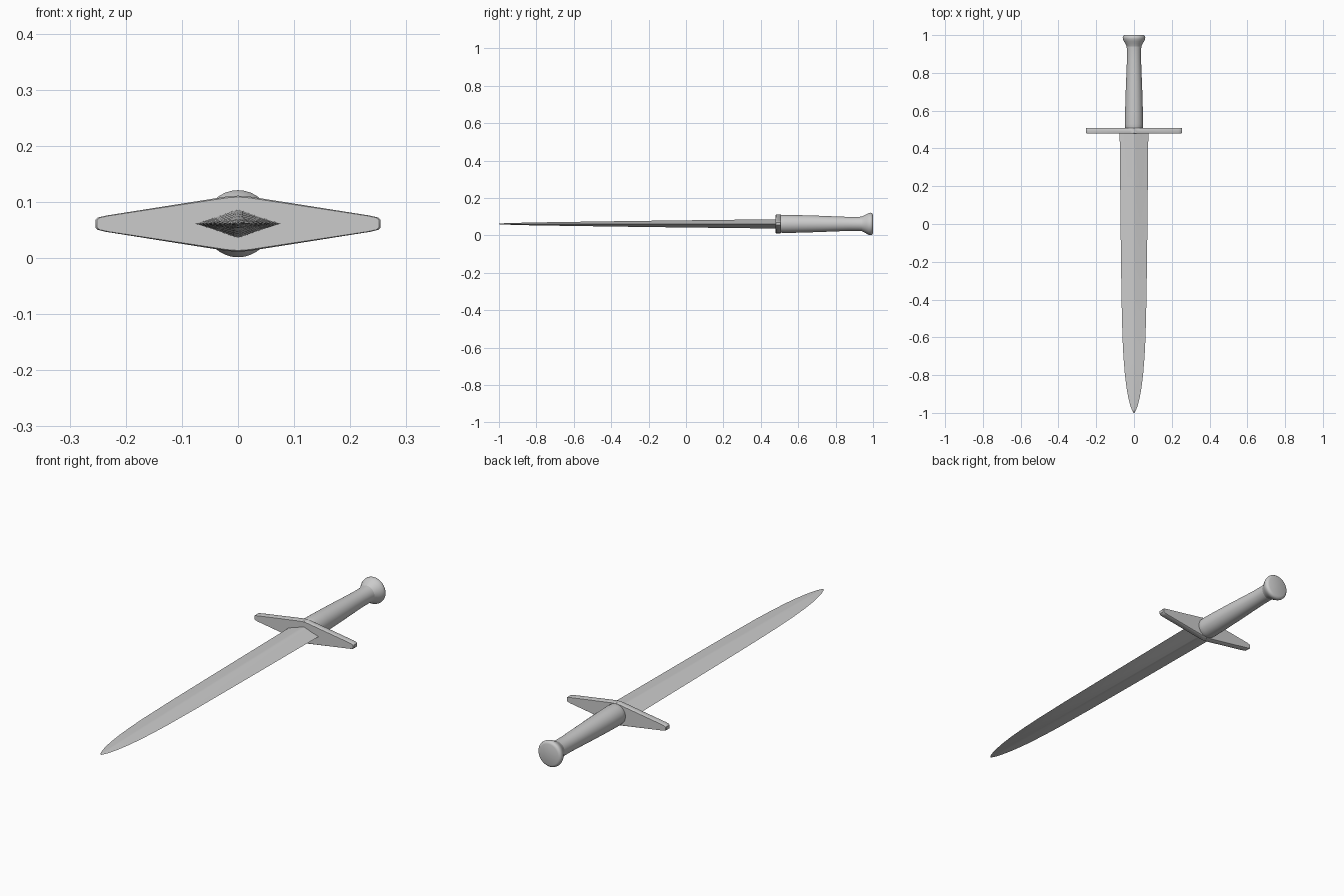
import bpy, bmesh, math

if "Cube" in bpy.data.objects:
    bpy.data.objects.remove(bpy.data.objects["Cube"])

ZC = 0.061  # height of the long axis


def loft(name, sections, angle=35):
    """Skin a list of equal-length rings and cap both ends."""
    bm = bmesh.new()
    rings = [[bm.verts.new(p) for p in ring] for ring in sections]
    n = len(rings[0])
    for a, b in zip(rings, rings[1:]):
        for i in range(n):
            j = (i + 1) % n
            bm.faces.new((a[i], a[j], b[j], b[i]))
    bm.faces.new(rings[0])
    bm.faces.new(rings[-1])
    bmesh.ops.remove_doubles(bm, verts=bm.verts, dist=1e-5)
    bmesh.ops.recalc_face_normals(bm, faces=bm.faces)
    mesh = bpy.data.meshes.new(name)
    bm.to_mesh(mesh)
    bm.free()
    obj = bpy.data.objects.new(name, mesh)
    bpy.context.collection.objects.link(obj)
    bpy.ops.object.select_all(action='DESELECT')
    obj.select_set(True)
    bpy.context.view_layer.objects.active = obj
    bpy.ops.object.shade_smooth_by_angle(angle=math.radians(angle))
    return obj


def circle(y, r, n=32):
    return [(r * math.cos(2 * math.pi * i / n), y,
             ZC + r * math.sin(2 * math.pi * i / n)) for i in range(n)]


def diamond(y, w, h):
    # slightly softened ridge between two sharp edges
    half = [(1, 0), (0.5, 0.48), (0.12, 0.9), (0, 1), (-0.12, 0.9), (-0.5, 0.48)]
    pts = half + [(-x, -z) for x, z in half]
    return [(x * w, y, ZC + z * h) for x, z in pts]


# Blade: diamond section tapering to a rounded point
blade = [(0.49, 0.076, 0.025), (0.2, 0.073, 0.0215), (-0.1, 0.070, 0.018),
         (-0.4, 0.066, 0.014), (-0.6, 0.061, 0.011), (-0.7, 0.056, 0.0095),
         (-0.8, 0.048, 0.008), (-0.87, 0.039, 0.0065), (-0.92, 0.030, 0.005),
         (-0.96, 0.020, 0.004), (-0.985, 0.011, 0.003), (-0.997, 0.004, 0.002),
         (-1.0, 0.001, 0.001)]
loft("blade", [diamond(*s) for s in blade], 50)


# Crossguard: flat rhombus plate with blunted ends and bevelled rims
def guard_ring(y, inset):
    quarter = [(0.254, 0.007), (0.250, 0.011), (0.235, 0.0145), (0.02, 0.0485)]
    top = quarter + [(0, 0.050)] + [(-x, z) for x, z in reversed(quarter)]
    pts = top + [(-x, -z) for x, z in top]
    return [(x * (1 - inset), y, ZC + z * (1 - inset * 4)) for x, z in pts]


loft("crossguard", [guard_ring(0.479, 0.012), guard_ring(0.482, 0),
                    guard_ring(0.506, 0), guard_ring(0.509, 0.012)])

# Grip: round handle, swelling toward the guard, flaring into the pommel
grip = [(0.495, 0.043), (0.508, 0.047), (0.53, 0.0485), (0.6, 0.047),
        (0.7, 0.044), (0.8, 0.040), (0.87, 0.0375), (0.92, 0.0375), (0.94, 0.039)]
loft("grip", [circle(y, r) for y, r in grip])

# Pommel: flared round cap
pommel = [(0.935, 0.037), (0.945, 0.041), (0.955, 0.046), (0.967, 0.053),
          (0.977, 0.058), (0.985, 0.0598), (0.992, 0.059), (0.997, 0.055),
          (1.0, 0.048)]
loft("pommel", [circle(y, r) for y, r in pommel], 50)
